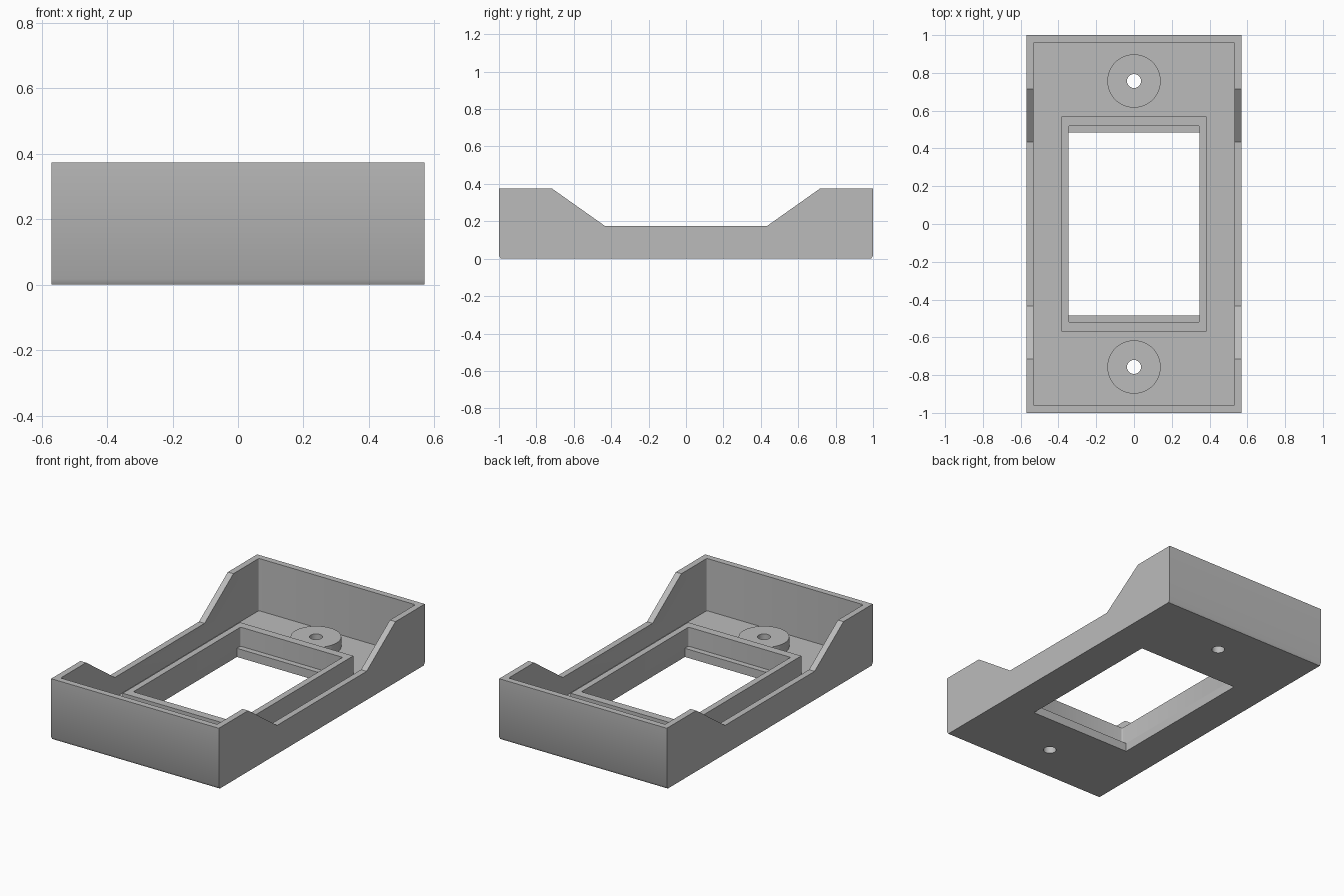
import bpy, bmesh
from mathutils import Matrix

if "Cube" in bpy.data.objects:
    bpy.data.objects.remove(bpy.data.objects["Cube"], do_unlink=True)

# Main dimensions
HALF_W, HALF_L = 0.57, 1.0
WALL, FLOOR = 0.038, 0.053
TALL, LOW = 0.374, 0.176
FRAME_TOP, BOSS_TOP = 0.17, 0.113
OPEN_X, OPEN_Y, RECESS_Y = 0.347, 0.485, 0.52
BOSS_Y = 0.757

gray = bpy.data.materials.new("plain gray")
gray.use_nodes = True
color = (0.5, 0.5, 0.5, 1)
gray.diffuse_color = color
gray.node_tree.nodes["Principled BSDF"].inputs["Base Color"].default_value = color


def finish(name, bm):
    bmesh.ops.recalc_face_normals(bm, faces=bm.faces)
    mesh = bpy.data.meshes.new(name)
    bm.to_mesh(mesh)
    bm.free()
    mesh.materials.append(gray)
    ob = bpy.data.objects.new(name, mesh)
    bpy.context.collection.objects.link(ob)
    return ob


def box(name, hx, hy, z0, z1, corner=0):
    bm = bmesh.new()
    bmesh.ops.create_cube(bm, size=1)
    bmesh.ops.transform(bm, verts=bm.verts, matrix=Matrix.Translation((0, 0, (z0 + z1) / 2))
                        @ Matrix.Diagonal((2 * hx, 2 * hy, z1 - z0, 1)))
    if corner:
        upright = [e for e in bm.edges if abs(e.verts[0].co.z - e.verts[1].co.z) > 0.01]
        bmesh.ops.bevel(bm, geom=upright, offset=corner, segments=3, profile=0.5, affect='EDGES')
    return finish(name, bm)


def cylinder(name, radius, y, z0, z1):
    bm = bmesh.new()
    bmesh.ops.create_cone(bm, cap_ends=True, segments=64, radius1=radius, radius2=radius,
                          depth=z1 - z0, matrix=Matrix.Translation((0, y, (z0 + z1) / 2)))
    return finish(name, bm)


def cut(ob, cutter):
    mod = ob.modifiers.new("cut", 'BOOLEAN')
    mod.operation, mod.solver, mod.object = 'DIFFERENCE', 'EXACT', cutter
    bpy.context.view_layer.objects.active = ob
    bpy.ops.object.modifier_apply(modifier=mod.name)
    bpy.data.objects.remove(cutter, do_unlink=True)


def smooth(ob):
    bpy.ops.object.select_all(action='DESELECT')
    ob.select_set(True)
    bpy.context.view_layer.objects.active = ob
    bpy.ops.object.shade_smooth_by_angle(angle=0.6)


# Tray: side profile with dipped walls and chamfered ends, extruded across
half = [(HALF_L - 0.01, 0), (HALF_L, 0.017), (HALF_L, TALL), (0.715, TALL), (0.435, LOW)]
profile = half + [(-y, z) for y, z in reversed(half)]
bm = bmesh.new()
face = bm.faces.new([bm.verts.new((-HALF_W, y, z)) for y, z in profile])
side = bmesh.ops.extrude_face_region(bm, geom=[face])
bmesh.ops.translate(bm, vec=(2 * HALF_W, 0, 0),
                    verts=[v for v in side["geom"] if isinstance(v, bmesh.types.BMVert)])
tray = finish("tray", bm)
cut(tray, box("cavity_cutter", HALF_W - WALL, HALF_L - WALL, FLOOR, 1, 0.008))
cut(tray, box("opening_cutter", OPEN_X, OPEN_Y, -1, 1))

# Raised frame around the opening, leaving a ledge at each end
frame = box("inner_frame", 0.385, 0.57, FLOOR, FRAME_TOP)
cut(frame, box("recess_cutter", OPEN_X, RECESS_Y, -1, 1, 0.008))

# Screw bosses with through holes
for label, y in (("front", -BOSS_Y), ("back", BOSS_Y)):
    boss = cylinder(label + "_screw_boss", 0.141, y, FLOOR, BOSS_TOP)
    for part in (tray, boss):
        cut(part, cylinder("hole_cutter", 0.037, y, -1, 1))
    smooth(boss)

smooth(tray)
smooth(frame)
